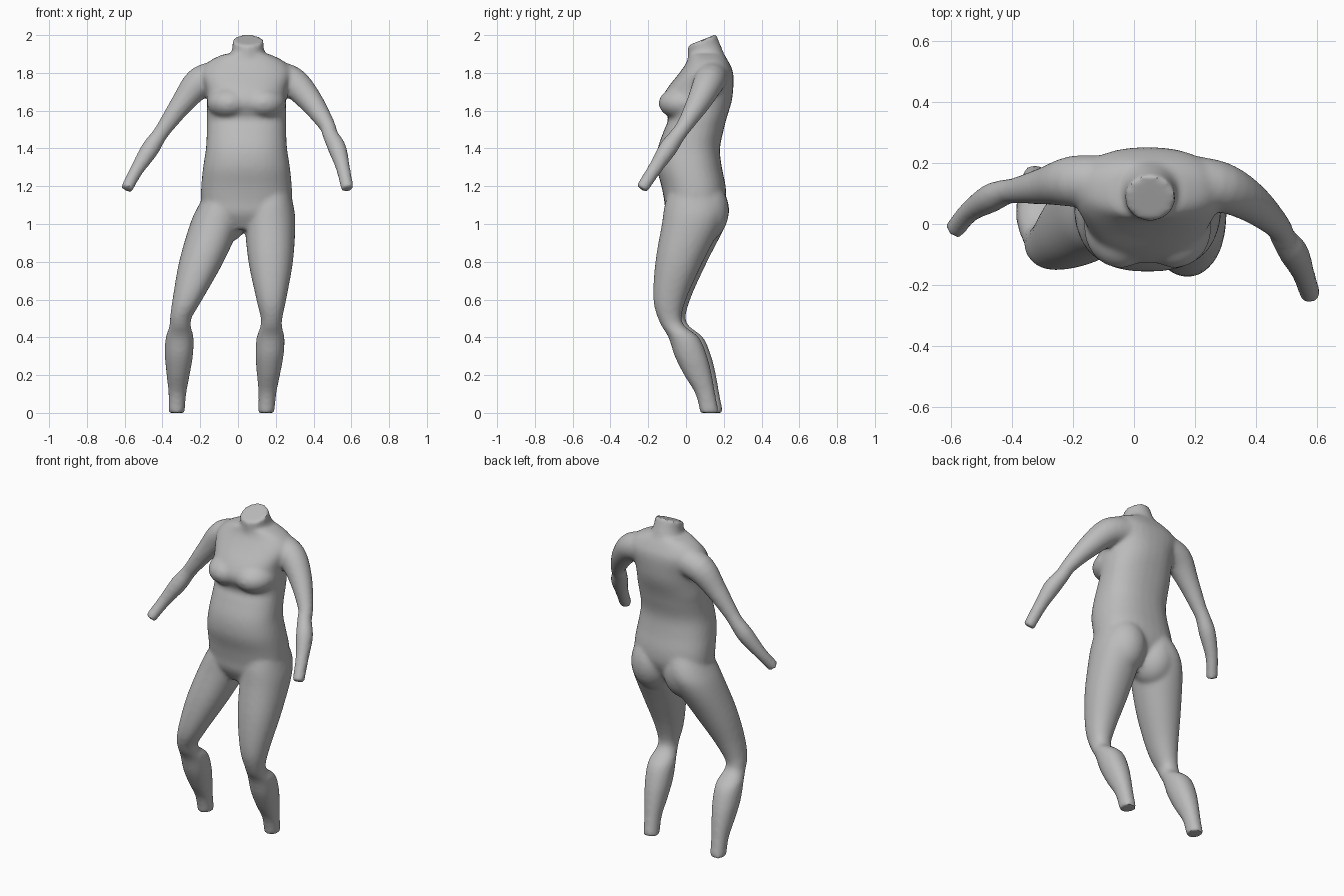
import bpy, bmesh, math
from mathutils import Matrix, Vector

cube = bpy.data.objects.get("Cube")
if cube:
    bpy.data.objects.remove(cube, do_unlink=True)

SIDES = 32
STEPS = 4
bm = bmesh.new()


def flowing(rows):
    """Pass a smooth curve through rows of key values."""
    keys = [Vector(row) for row in rows]
    result = []
    for k in range(len(keys) - 1):
        start, end = keys[k], keys[k + 1]
        leave = (end - keys[max(k - 1, 0)]) / 2
        arrive = (keys[min(k + 2, len(keys) - 1)] - start) / 2
        for step in range(STEPS):
            t = step / STEPS
            ease = t * t * (3 - 2 * t)
            result.append(start.lerp(end, ease)
                          + leave * t * (1 - t) ** 2
                          - arrive * t * t * (1 - t))
    return result + [keys[-1]]


def skin_rings(rings):
    """Bridge a list of vertex rings and cap both ends."""
    for lower, upper in zip(rings, rings[1:]):
        for i in range(SIDES):
            j = (i + 1) % SIDES
            bm.faces.new((lower[i], lower[j], upper[j], upper[i]))
    bm.faces.new(rings[0][::-1])
    bm.faces.new(rings[-1])


def section_points(power):
    """Unit superellipse; a higher power gives a boxier section."""
    for i in range(SIDES):
        angle = math.tau * i / SIDES
        c, s = math.cos(angle), math.sin(angle)
        yield (math.copysign(abs(c) ** (2 / power), c),
               math.copysign(abs(s) ** (2 / power), s))


def loft(sections, centre_at, power=2, tilt=0, shift=0):
    """Sections give height, half width, front and back; centre_at gives x."""
    rings = []
    for z, half_width, front, back in flowing(sections):
        middle = (front + back) / 2 + shift
        depth = (back - front) / 2
        ring = []
        for u, v in section_points(power):
            position = (centre_at(z) + u * half_width,
                        middle + v * depth,
                        z + tilt * v * depth)
            ring.append(bm.verts.new(position))
        rings.append(ring)
    skin_rings(rings)


def tube(path):
    """Round limb through points given as x, y, z and radius."""
    path = flowing(path)
    points = [p.xyz for p in path]
    rings = []
    for k, point in enumerate(points):
        ahead = points[min(k + 1, len(points) - 1)]
        behind = points[max(k - 1, 0)]
        turn = (ahead - behind).to_track_quat('Z', 'Y')
        ring = []
        for u, v in section_points(2):
            offset = turn @ Vector((u, v, 0)) * path[k].w
            ring.append(bm.verts.new(point + offset))
        rings.append(ring)
    skin_rings(rings)


def blob_pair(centre, spread, size):
    """Two matching ellipsoids either side of a centre point."""
    for side in (-1, 1):
        place = Matrix.Translation(Vector(centre) + Vector((side * spread, 0, 0)))
        bmesh.ops.create_uvsphere(bm, u_segments=SIDES, v_segments=SIDES // 2, radius=1,
                                  matrix=place @ Matrix.Diagonal((*size, 1)))


# Torso, from the pelvis up to the shoulders
torso = [
    (.97, .13, -.06, .12),
    (1.05, .225, -.105, .18),
    (1.12, .24, -.115, .21),
    (1.2, .24, -.13, .21),
    (1.3, .23, -.155, .19),
    (1.4, .215, -.15, .18),
    (1.5, .21, -.115, .2),
    (1.56, .21, -.095, .215),
    (1.64, .21, -.13, .24),
    (1.71, .215, -.105, .25),
    (1.8, .24, -.035, .25),
    (1.86, .2, .005, .225),
    (1.9, .12, .015, .2),
]
loft(torso, lambda z: .045, power=2.35)

# Neck with a slanted cut
neck = [
    (1.84, .12, 0, .21),
    (1.92, .085, .01, .18),
    (1.975, .084, .01, .16),
]
loft(neck, lambda z: .053, tilt=.4)

# Chest and buttocks
blob_pair((.045, -.01, 1.64), .09, (.12, .135, .09))
blob_pair((.045, .085, 1.07), .11, (.13, .142, .17))

# Legs share one profile, from the ankle up into the hip
leg = [
    (0, .043, .085, .185),
    (.1, .047, .06, .165),
    (.2, .061, 0, .147),
    (.3, .074, -.05, .122),
    (.4, .074, -.083, .078),
    (.48, .055, -.13, -.01),
    (.6, .079, -.163, .01),
    (.8, .118, -.152, .1),
    (1, .134, -.118, .2),
    (1.1, .125, -.103, .215),
    (1.22, .1, -.07, .17),
]
KNEE = .5


def build_leg(ankle_x, knee_x, hip_x, shift):
    """Bend the shared profile over the ankle, knee and hip positions."""
    def centre_at(z):
        if z < KNEE:
            return ankle_x + (knee_x - ankle_x) * z / KNEE
        return knee_x + (hip_x - knee_x) * (z - KNEE) / (1 - KNEE)
    loft(leg, centre_at, power=2.15, shift=shift)


build_leg(-.325, -.305, -.12, .012)
build_leg(.15, .178, .17, -.01)

# Right arm
tube([
    (-.09, .14, 1.78, .085),
    (-.2, .14, 1.75, .084),
    (-.295, .125, 1.64, .061),
    (-.385, .11, 1.515, .044),
    (-.42, .105, 1.465, .042),
    (-.47, .085, 1.39, .048),
    (-.54, .04, 1.28, .036),
    (-.59, -.02, 1.185, .033),
])

# Left arm
tube([
    (.19, .14, 1.78, .085),
    (.29, .12, 1.75, .082),
    (.385, .07, 1.65, .065),
    (.47, -.005, 1.525, .044),
    (.49, -.045, 1.47, .042),
    (.525, -.095, 1.4, .049),
    (.555, -.16, 1.3, .038),
    (.58, -.235, 1.185, .034),
])

bmesh.ops.recalc_face_normals(bm, faces=bm.faces)
mesh = bpy.data.meshes.new("body")
bm.to_mesh(mesh)
bm.free()
body = bpy.data.objects.new("body", mesh)
bpy.context.collection.objects.link(body)
bpy.ops.object.select_all(action='DESELECT')
body.select_set(True)
bpy.context.view_layer.objects.active = body

# Fuse all forms into one skin and soften the joins
fuse = body.modifiers.new("fuse", 'REMESH')
fuse.mode = 'VOXEL'
fuse.voxel_size = .011
soften = body.modifiers.new("soften", 'SMOOTH')
soften.factor = .5
soften.iterations = 10
for name in ("fuse", "soften"):
    bpy.ops.object.modifier_apply(modifier=name)

# Plain grey surface
GREY = (.5, .5, .5, 1)
grey = bpy.data.materials.new("plain grey")
grey.use_nodes = True
grey.diffuse_color = GREY
grey.node_tree.nodes["Principled BSDF"].inputs["Base Color"].default_value = GREY
body.data.materials.clear()
body.data.materials.append(grey)
bpy.ops.object.shade_smooth_by_angle(angle=math.radians(40))
